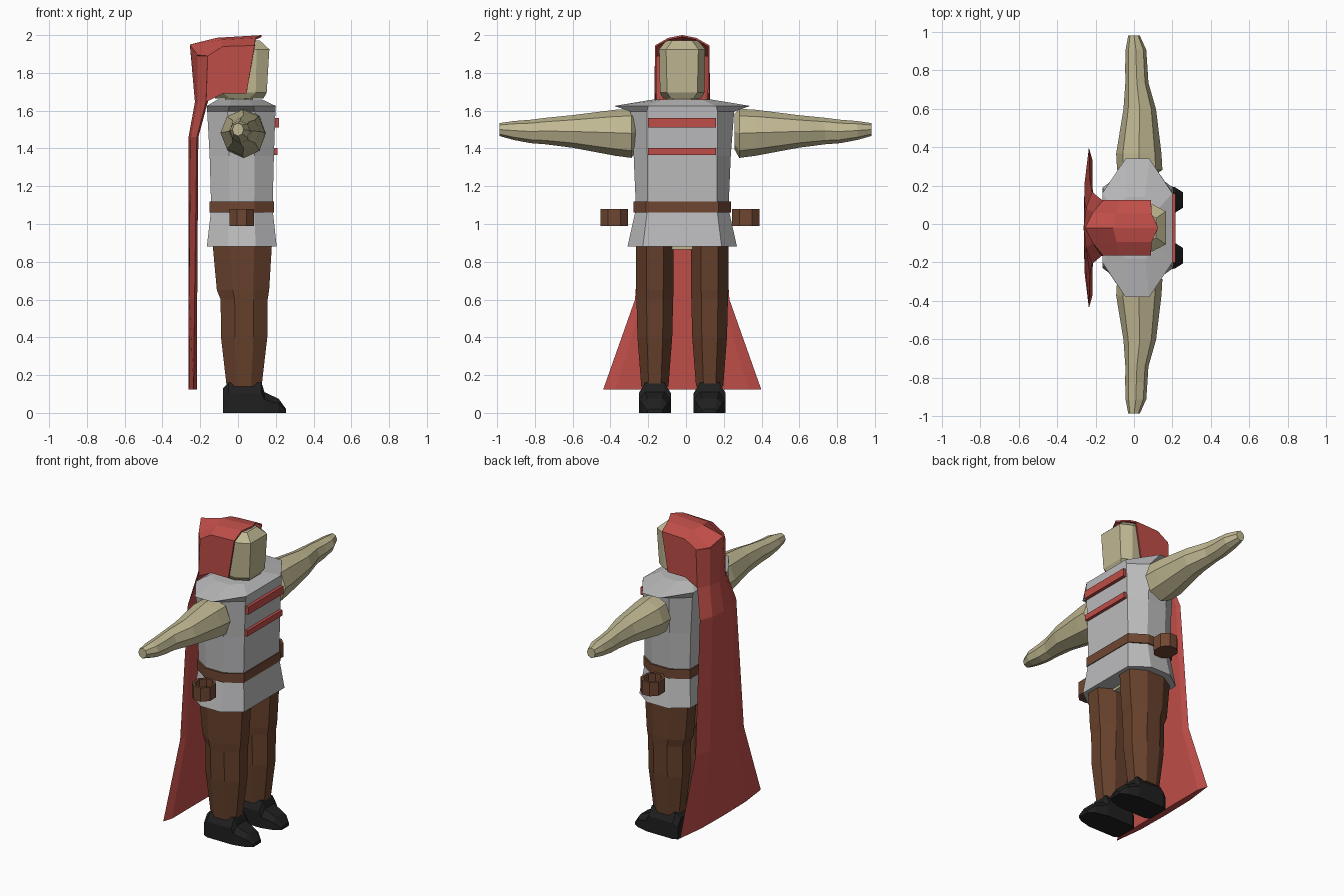
import bpy, bmesh, math

if "Cube" in bpy.data.objects:
    bpy.data.objects.remove(bpy.data.objects["Cube"], do_unlink=True)

MID = -0.02  # body centre line in y; the figure looks along +x


def material(name, rgb):
    m = bpy.data.materials.new(name)
    m.use_nodes = True
    m.diffuse_color = (*rgb, 1)
    m.node_tree.nodes["Principled BSDF"].inputs["Base Color"].default_value = (*rgb, 1)
    return m


RED = material("red cloth", (0.52, 0.075, 0.065))
GREY = material("grey cloth", (0.5, 0.5, 0.51))
SKIN = material("tan skin", (0.53, 0.48, 0.29))
BROWN = material("brown trousers", (0.135, 0.052, 0.025))
LEATHER = material("brown leather", (0.16, 0.062, 0.032))
BLACK = material("black boots", (0.014, 0.014, 0.014))


def finish(name, bm, mat):
    bmesh.ops.recalc_face_normals(bm, faces=bm.faces)
    mesh = bpy.data.meshes.new(name)
    bm.to_mesh(mesh)
    bm.free()
    mesh.materials.append(mat)
    obj = bpy.data.objects.new(name, mesh)
    bpy.context.collection.objects.link(obj)
    return obj


def loft(name, rows, mat, closed=True):
    """Skin equal-length rows of points; closed rows are capped."""
    bm = bmesh.new()
    grid = [[bm.verts.new(p) for p in row] for row in rows]
    n = len(rows[0])
    for a, b in zip(grid, grid[1:]):
        for i in range(n if closed else n - 1):
            j = (i + 1) % n
            bm.faces.new((a[i], a[j], b[j], b[i]))
    if closed:
        bm.faces.new(grid[0])
        bm.faces.new(grid[-1])
    return finish(name, bm, mat)


def octagon(z, back, front, half, y=MID, flat=0.6, cut=0.3):
    """Horizontal eight-sided ring with wide flat front and back."""
    c = (front - back) * cut
    pts = [(front, half * flat), (front - c, half), (back + c, half), (back, half * flat)]
    pts += [(x, -h) for x, h in reversed(pts)]
    return [(x, y + h, z) for x, h in pts]


def box(name, x0, x1, y0, y1, z0, z1, mat):
    rows = [[(x0, y0, z), (x1, y0, z), (x1, y1, z), (x0, y1, z)] for z in (z0, z1)]
    return loft(name, rows, mat)


# Tunic with flared hem and overhanging shoulders
loft("tunic", [
    octagon(0.88, -0.165, 0.205, 0.29, flat=0.72),
    octagon(1.08, -0.142, 0.183, 0.245, flat=0.75),
    octagon(1.36, -0.15, 0.19, 0.257, flat=0.72),
    octagon(1.595, -0.163, 0.198, 0.275, flat=0.68),
    octagon(1.625, -0.165, 0.2, 0.36, flat=0.5, cut=0.33),
    octagon(1.658, -0.11, 0.13, 0.16, flat=0.65),
], GREY)
loft("belt", [octagon(z, -0.15, 0.19, 0.258, flat=0.74) for z in (1.06, 1.12)], LEATHER)
box("hips", -0.08, 0.1, -0.1, 0.06, 0.865, 0.9, SKIN)

# Raised bands across the chest
for name, depth, z0, z1 in (("upper", 0.217, 1.51, 1.56), ("lower", 0.21, 1.365, 1.402)):
    box(name + "_chest_band", 0.18, depth, -0.2, 0.16, z0, z1, RED)

# Head and neck
loft("neck", [octagon(z, -0.07, 0.08, 0.08) for z in (1.62, 1.7)], SKIN)
loft("head", [
    octagon(1.665, -0.12, 0.135, 0.1),
    octagon(1.695, -0.14, 0.152, 0.118, flat=0.68, cut=0.2),
    octagon(1.925, -0.14, 0.166, 0.122, flat=0.7, cut=0.22),
    octagon(1.972, -0.1, 0.115, 0.085),
], SKIN)


# Hood shell: side hem, side top, roof slope and ridge, mirrored across
def hood_row(hem, side, slope, ridge):
    half = [(hem[0], 0.145, hem[1]), (side[0], 0.145, side[1]), slope]
    pts = [(x, MID - h, z) for x, h, z in half] + [(ridge[0], MID, ridge[1])]
    return pts + [(x, MID + h, z) for x, h, z in reversed(half)]


hood = loft("hood", [
    hood_row((0.045, 1.69), (0.088, 1.945), (0.092, 0.075, 1.985), (0.125, 2.0)),
    hood_row((-0.08, 1.69), (-0.08, 1.94), (-0.09, 0.075, 1.975), (-0.11, 1.986)),
    hood_row((-0.17, 1.645), (-0.16, 1.89), (-0.215, 0.08, 1.895), (-0.255, 1.95)),
], RED, closed=False)
shell = hood.modifiers.new("thickness", "SOLIDIFY")
shell.thickness = 0.01
shell.offset = -1


# Cape hanging from the hood: tapered edges, ridged back, flat inside
def cape_row(z, edge, back, spine, inner, half, top=None):
    left = [(edge, half, z), (back, half * 0.55, z)]
    inside = [(inner, half * 0.84, z)]
    ring = left + [(spine, 0, top or z)]
    ring += [(x, -h, zz) for x, h, zz in reversed(left)]
    ring += [(x, -h, zz) for x, h, zz in inside] + inside
    return [(x, MID + h, zz) for x, h, zz in ring]


loft("cape", [
    cape_row(1.89, -0.16, -0.215, -0.255, -0.15, 0.145, top=1.95),
    cape_row(1.645, -0.17, -0.215, -0.228, -0.16, 0.147),
    cape_row(1.46, -0.218, -0.25, -0.262, -0.21, 0.188),
    cape_row(0.6, -0.23, -0.258, -0.262, -0.216, 0.25),
    cape_row(0.125, -0.235, -0.258, -0.262, -0.216, 0.418),
], RED)


# Arm sections: reach, centre x, centre z, half depth, half height
ARM = [(0.26, 0.025, 1.49, 0.085, 0.095), (0.285, 0.03, 1.48, 0.118, 0.13),
       (0.37, 0.025, 1.483, 0.118, 0.122), (0.6, 0.03, 1.49, 0.085, 0.086),
       (0.74, 0.015, 1.492, 0.06, 0.07), (0.82, 0.012, 1.49, 0.058, 0.062),
       (0.91, 0.01, 1.495, 0.054, 0.05), (0.985, 0.0, 1.5, 0.03, 0.034)]


def arm_ring(side, reach, cx, cz, rx, rz):
    angles = [math.tau * i / 8 for i in range(8)]
    return [(cx + rx * math.cos(a), side * reach - 0.003, cz + rz * math.sin(a)) for a in angles]


# Boot sections along the foot: x, sole height, top height, half width
BOOT = [(-0.08, 0.13, 0.07), (-0.05, 0.16, 0.085), (0.125, 0.16, 0.085),
        (0.14, 0.11, 0.084), (0.215, 0.075, 0.066), (0.255, 0.02, 0.04)]


def boot_ring(x, y, top, half):
    side = [(half, 0), (half, top * 0.65), (half * 0.6, top)]
    ring = side + [(-h, z) for h, z in reversed(side)]
    return [(x, y + h, z) for h, z in ring]


# Paired limbs, boots and pouches
for word, side in (("left", 1), ("right", -1)):
    loft(word + "_arm", [arm_ring(side, *s) for s in ARM], SKIN)

    leg_y = MID + side * 0.145
    loft(word + "_leg", [
        octagon(0.14, -0.06, 0.125, 0.072, leg_y, 0.45),
        octagon(0.4, -0.09, 0.155, 0.092, leg_y, 0.45),
        octagon(0.6, -0.092, 0.157, 0.097, leg_y, 0.45),
        octagon(0.65, -0.112, 0.165, 0.099, leg_y, 0.45),
        octagon(0.9, -0.135, 0.18, 0.1, leg_y, 0.45),
    ], BROWN)
    loft(word + "_boot", [boot_ring(x, leg_y, top, w) for x, top, w in BOOT], BLACK)

    pouch_y = -0.032 + side * 0.3475
    loft(word + "_pouch", [
        octagon(0.99, -0.045, 0.085, 0.0725, pouch_y, 0.45),
        octagon(1.08, -0.045, 0.085, 0.0725, pouch_y, 0.45),
        octagon(1.08, -0.03, 0.07, 0.056, pouch_y, 0.45),
        octagon(1.01, -0.03, 0.07, 0.056, pouch_y, 0.45),
    ], LEATHER)
